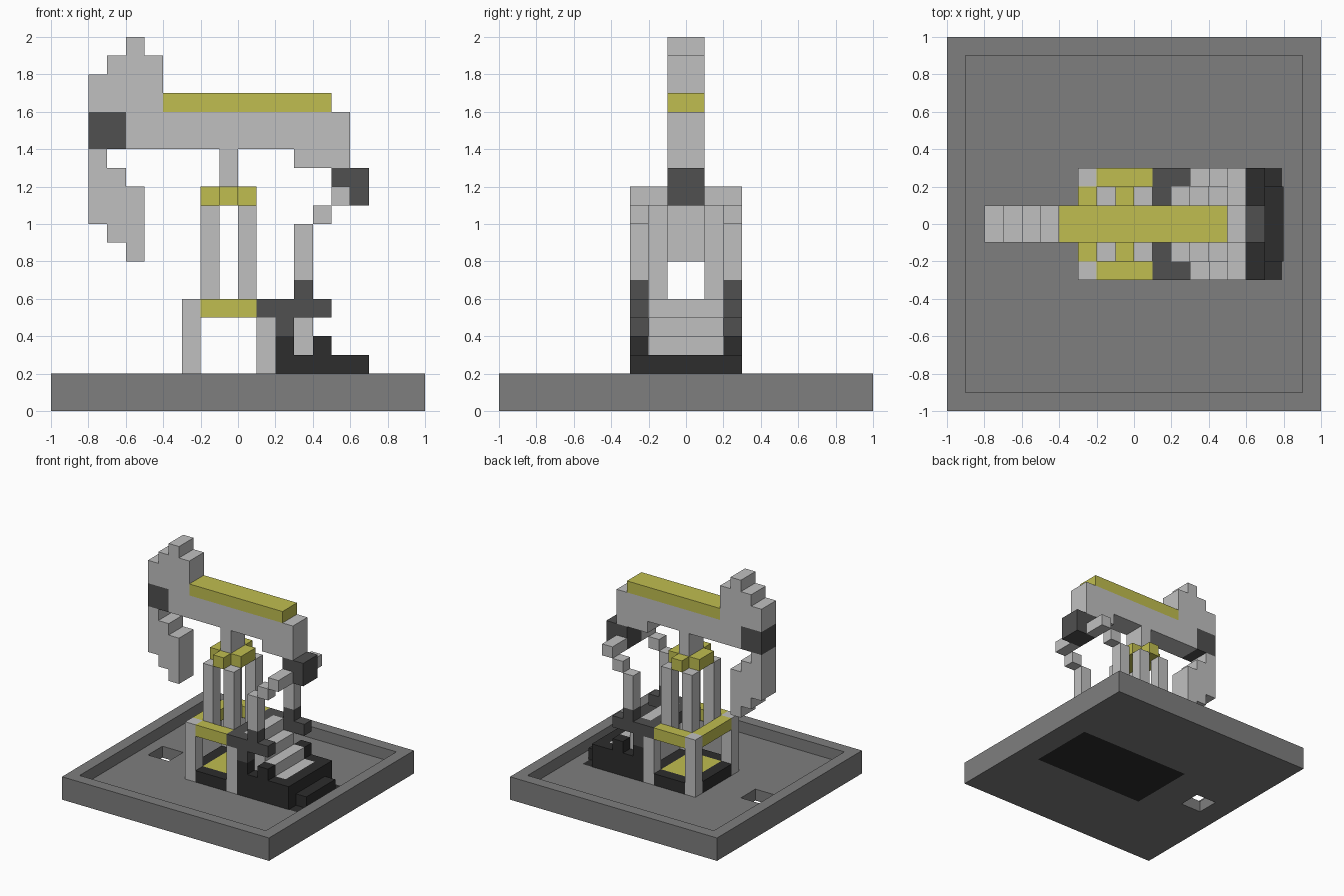
import bpy, bmesh
from mathutils import Vector

cube = bpy.data.objects.get("Cube")
if cube:
    bpy.data.objects.remove(cube, do_unlink=True)


def material(name, rgb):
    m = bpy.data.materials.new(name)
    m.use_nodes = True
    m.diffuse_color = (*rgb, 1)
    bsdf = next(n for n in m.node_tree.nodes if n.type == 'BSDF_PRINCIPLED')
    bsdf.inputs["Base Color"].default_value = (*rgb, 1)
    bsdf.inputs["Roughness"].default_value = 0.8
    return m


LIGHT = material("light grey", (0.527, 0.527, 0.527))
YELLOW = material("yellow", (0.527, 0.515, 0.08))
MID = material("dark grey", (0.08, 0.08, 0.08))
BLACK = material("near black", (0.026, 0.026, 0.026))
STONE = material("base grey", (0.209, 0.209, 0.209))


def finish(name, bm, mat):
    bmesh.ops.recalc_face_normals(bm, faces=bm.faces)
    me = bpy.data.meshes.new(name)
    bm.to_mesh(me)
    bm.free()
    me.materials.append(mat)
    ob = bpy.data.objects.new(name, me)
    bpy.context.scene.collection.objects.link(ob)
    return ob


def prism(bm, outline, y0, y1):
    """Extrude an x-z outline from y0 to y1."""
    face = bm.faces.new([bm.verts.new((x, y0, z)) for x, z in outline])
    ext = bmesh.ops.extrude_face_region(bm, geom=[face])
    verts = [g for g in ext["geom"] if isinstance(g, bmesh.types.BMVert)]
    bmesh.ops.translate(bm, vec=Vector((0, y1 - y0, 0)), verts=verts)


def profile(name, mat, outline, y0, y1, both=False):
    bm = bmesh.new()
    prism(bm, outline, y0, y1)
    if both:
        prism(bm, outline, -y1, -y0)
    return finish(name, bm, mat)


def boxes(name, mat, *specs, both=False):
    """Boxes given as (x0, x1, y0, y1, z0, z1); both repeats them at -y."""
    bm = bmesh.new()
    for x0, x1, y0, y1, z0, z1 in specs:
        outline = [(x0, z0), (x1, z0), (x1, z1), (x0, z1)]
        prism(bm, outline, y0, y1)
        if both:
            prism(bm, outline, -y1, -y0)
    return finish(name, bm, mat)


# Base tray with a sunken floor, a well hole and a slot for the machine plate
tray = boxes("base_tray", STONE, (-1, 1, -1, 1, 0, 0.2))
cutters = [
    boxes("tray_cutter", STONE, (-0.9, 0.9, -0.9, 0.9, 0.1, 0.4)),
    boxes("well_cutter", STONE, (-0.8, -0.6, -0.1, 0.1, -0.2, 0.3)),
    boxes("plate_cutter", STONE, (-0.3, 0.79, -0.3, 0.3, -0.2, 0.3)),
]
for c in cutters:
    c.hide_render = True
    mod = tray.modifiers.new(c.name, 'BOOLEAN')
    mod.operation = 'DIFFERENCE'
    mod.solver = 'EXACT'
    mod.object = c
deps = bpy.context.evaluated_depsgraph_get()
cut_mesh = bpy.data.meshes.new_from_object(tray.evaluated_get(deps))
tray.modifiers.clear()
tray.data = cut_mesh
for c in cutters:
    bpy.data.objects.remove(c, do_unlink=True)

# Machine plate and plinth
boxes("machine_plate", BLACK, (-0.3, 0.79, -0.3, 0.3, 0, 0.1))
boxes("plinth", BLACK,
      (-0.3, -0.2, -0.2, 0.2, 0.1, 0.2),
      (0.1, 0.2, -0.2, 0.2, 0.1, 0.2),
      (0.2, 0.7, -0.3, 0.3, 0.1, 0.2),
      (0.7, 0.8, -0.2, 0.2, 0.1, 0.2),
      (0.6, 0.7, -0.2, 0.2, 0.2, 0.3))
boxes("plinth_edges", BLACK, (-0.2, 0.1, 0.2, 0.3, 0.1, 0.2), both=True)
boxes("plinth_floor", YELLOW, (-0.2, 0.1, -0.2, 0.2, 0.1, 0.2))

# Stepped engine housing and its side skirts
profile("engine_steps", LIGHT,
        [(0.2, 0.2), (0.6, 0.2), (0.6, 0.3), (0.5, 0.3), (0.5, 0.4),
         (0.4, 0.4), (0.4, 0.5), (0.3, 0.5), (0.3, 0.6), (0.2, 0.6)], -0.2, 0.2)
profile("engine_skirts", BLACK,
        [(0.2, 0.2), (0.7, 0.2), (0.7, 0.3), (0.5, 0.3), (0.5, 0.4),
         (0.4, 0.4), (0.4, 0.3), (0.3, 0.3), (0.3, 0.4), (0.2, 0.4)],
        0.2, 0.3, both=True)

# Lower tower: four legs and a frame
boxes("tower_legs", LIGHT,
      (-0.3, -0.2, 0.2, 0.3, 0.1, 0.6),
      (0.1, 0.2, 0.2, 0.3, 0.1, 0.5), both=True)
boxes("frame_side_rails", YELLOW, (-0.2, 0.1, 0.2, 0.3, 0.5, 0.6), both=True)
boxes("frame_end_rail", YELLOW, (-0.3, -0.2, -0.2, 0.2, 0.5, 0.6))
boxes("frame_cross_rail", MID, (0.1, 0.2, -0.2, 0.2, 0.5, 0.6))

# Cranks on both sides
profile("cranks", MID,
        [(0.1, 0.5), (0.2, 0.5), (0.2, 0.4), (0.3, 0.4), (0.3, 0.5), (0.5, 0.5),
         (0.5, 0.6), (0.4, 0.6), (0.4, 0.7), (0.3, 0.7), (0.3, 0.6), (0.1, 0.6)],
        0.2, 0.3, both=True)

# Upper tower: four columns, a cross-shaped cap and the pivot post
boxes("tower_columns", LIGHT,
      (-0.2, -0.1, 0.1, 0.2, 0.5, 1.1),
      (0.0, 0.1, 0.1, 0.2, 0.5, 1.1), both=True)
boxes("tower_cap", YELLOW, (-0.2, 0.1, -0.1, 0.1, 1.1, 1.2))
boxes("tower_cap_arms", YELLOW, (-0.1, 0.0, 0.1, 0.2, 1.1, 1.2), both=True)
boxes("pivot_post", LIGHT, (-0.1, 0.0, -0.1, 0.1, 1.2, 1.4))

# Connecting arms and the block that hangs them from the beam
boxes("connecting_arms", LIGHT,
      (0.3, 0.4, 0.2, 0.3, 0.7, 1.0),
      (0.4, 0.5, 0.2, 0.3, 1.0, 1.1),
      (0.5, 0.6, 0.1, 0.3, 1.1, 1.2), both=True)
boxes("tail_block", MID, (0.5, 0.7, -0.1, 0.1, 1.1, 1.3))

# Walking beam with the upper head
profile("walking_beam", LIGHT,
        [(-0.6, 1.4), (0.3, 1.4), (0.3, 1.3), (0.6, 1.3), (0.6, 1.6), (-0.4, 1.6),
         (-0.4, 1.9), (-0.5, 1.9), (-0.5, 2.0), (-0.6, 2.0), (-0.6, 1.9),
         (-0.7, 1.9), (-0.7, 1.8), (-0.8, 1.8), (-0.8, 1.6), (-0.6, 1.6)],
        -0.1, 0.1)
boxes("beam_top", YELLOW, (-0.4, 0.5, -0.1, 0.1, 1.6, 1.7))
boxes("head_block", MID, (-0.8, -0.6, -0.1, 0.1, 1.4, 1.6))
profile("lower_head", LIGHT,
        [(-0.8, 1.4), (-0.8, 1.0), (-0.7, 1.0), (-0.7, 0.9), (-0.6, 0.9),
         (-0.6, 0.8), (-0.5, 0.8), (-0.5, 1.2), (-0.6, 1.2), (-0.6, 1.3),
         (-0.7, 1.3), (-0.7, 1.4)], -0.1, 0.1)
